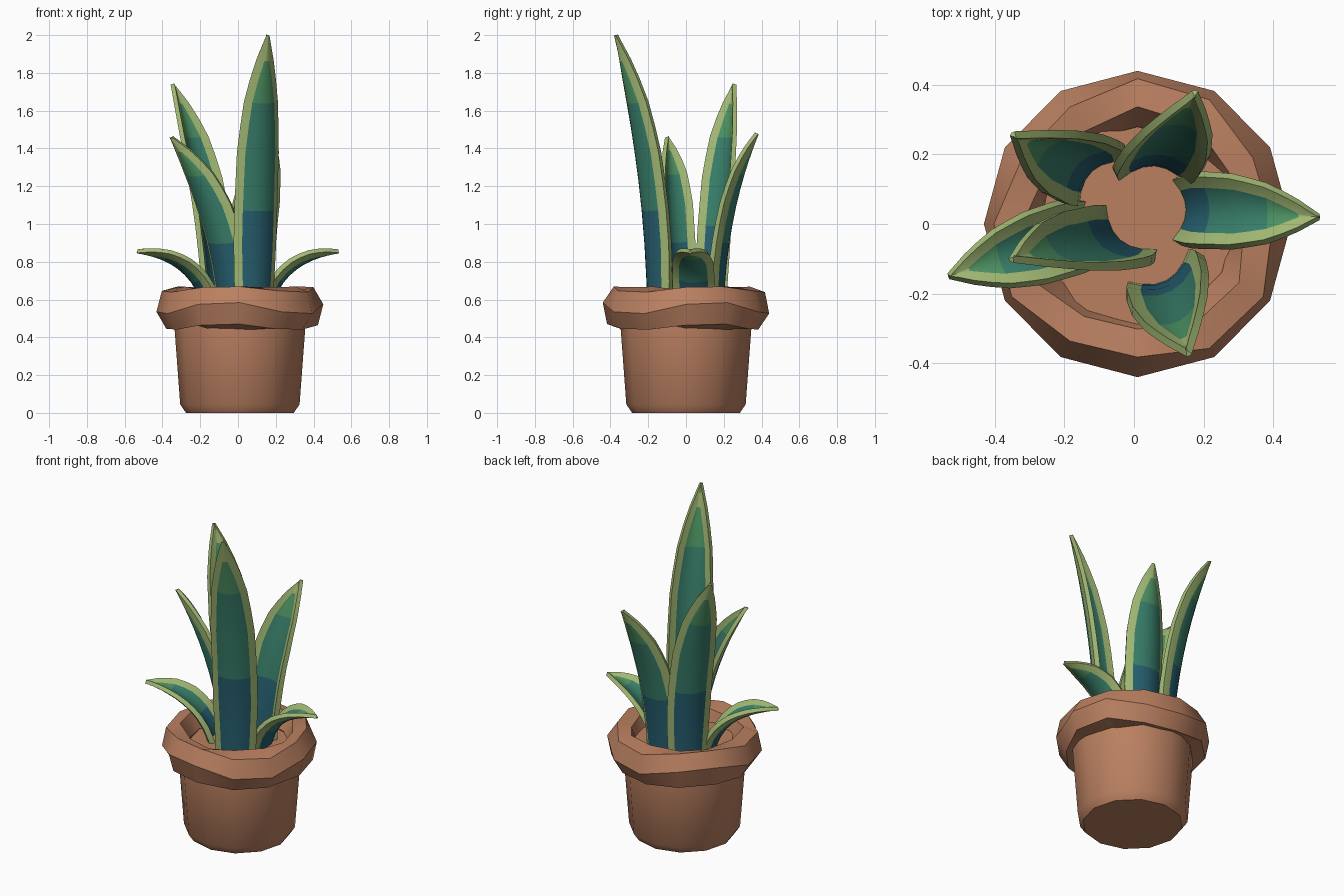
import bpy, bmesh, math
from mathutils import Vector

if "Cube" in bpy.data.objects:
    bpy.data.objects.remove(bpy.data.objects["Cube"])


def material(name, rgb):
    m = bpy.data.materials.new(name)
    m.diffuse_color = (*rgb, 1)
    m.use_nodes = True
    m.node_tree.nodes["Principled BSDF"].inputs["Base Color"].default_value = m.diffuse_color
    return m


TERRACOTTA = material("terracotta", (0.49, 0.215, 0.118))
LEAF_MATS = [
    material("pale_leaf_edge", (0.36, 0.48, 0.175)),
    material("blue_leaf_base", (0.02, 0.115, 0.16)),
    material("teal_leaf_middle", (0.04, 0.21, 0.145)),
    material("green_leaf_top", (0.075, 0.29, 0.125)),
]


def finish(name, bm, mats, angle):
    bmesh.ops.recalc_face_normals(bm, faces=bm.faces)
    me = bpy.data.meshes.new(name)
    bm.to_mesh(me)
    bm.free()
    for m in mats:
        me.materials.append(m)
    me.shade_smooth()
    me.set_sharp_from_angle(angle=math.radians(angle))
    ob = bpy.data.objects.new(name, me)
    bpy.context.collection.objects.link(ob)
    return ob


SIDES = 12
CX = 0.01


def ring(bm, r, z):
    return [bm.verts.new((CX + r * math.cos(math.tau * i / SIDES),
                          r * math.sin(math.tau * i / SIDES), z)) for i in range(SIDES)]


def bridge(bm, a, b):
    n = len(a)
    for i in range(n):
        j = (i + 1) % n
        bm.faces.new((a[i], a[j], b[j], b[i]))


# Pot body: tapered 12-sided cup, closed at soil height
bm = bmesh.new()
rings = [ring(bm, r, z) for r, z in
         [(0.285, 0), (0.316, 0.045), (0.347, 0.46), (0.34, 0.57)]]
for a, b in zip(rings, rings[1:]):
    bridge(bm, a, b)
bm.faces.new(rings[0])
bm.faces.new(rings[-1])
finish("pot_body", bm, [TERRACOTTA], 35)

# Pot rim: chunky hexagonal ring whose section rocks as it goes round
bm = bmesh.new()
sections = []
for i in range(SIDES):
    th = math.tau * i / SIDES
    rock = 0.3 * math.sin(3 * th + 0.6)
    sec = []
    for k in range(6):
        ph = math.tau * k / 6 + rock
        r = 0.36 + 0.083 * math.cos(ph)
        z = 0.555 + 0.118 * math.sin(ph)
        sec.append(bm.verts.new((CX + r * math.cos(th), r * math.sin(th), z)))
    sections.append(sec)
for i in range(SIDES):
    bridge(bm, sections[i], sections[(i + 1) % SIDES])
finish("pot_rim", bm, [TERRACOTTA], 42)

# Leaves: cupped thick blades swept along a quadratic curve
WIDTH = [(0, 0.85), (0.3, 1.0), (0.6, 0.97), (0.78, 0.76), (0.9, 0.42), (1, 0.03)]
ROWS = [0, 0.13, 0.26, 0.38, 0.48, 0.58, 0.67, 0.76, 0.84, 0.91, 0.96, 1]


def width_at(t):
    for (t0, w0), (t1, w1) in zip(WIDTH, WIDTH[1:]):
        if t <= t1:
            return w0 + (w1 - w0) * (t - t0) / (t1 - t0)


def leaf(name, angle, base, ctrl, tip, half_width, cup=0.058, thick=0.034, strip=0.034):
    p0, p1, p2 = Vector(base), Vector(ctrl), Vector(tip)
    a = math.radians(angle)
    side = Vector((-math.sin(a), math.cos(a), 0))
    bm = bmesh.new()
    inner, outer = [], []
    for t in ROWS:
        p = p0 * (1 - t) ** 2 + p1 * 2 * t * (1 - t) + p2 * t * t
        tan = ((p1 - p0) * (1 - t) + (p2 - p1) * t).normalized()
        out = side.cross(tan).normalized()
        w = half_width * width_at(t)
        us = max(0.06, 1 - strip / w)          # the pale strip keeps its width
        d = cup * w / half_width
        h = thick / 2 * (1 - 0.35 * t)
        row_i, row_o = [], []
        for u in (-1, -us, -us / 2, 0, us / 2, us, 1):
            q = p + side * u * w - out * d * u * u
            nrm = (out + side * u * 0.6).normalized()
            row_i.append(bm.verts.new(q - nrm * h))
            row_o.append(bm.verts.new(q + nrm * h))
        inner.append(row_i)
        outer.append(row_o)
    last = len(ROWS) - 1
    for r in range(last):
        t = (ROWS[r] + ROWS[r + 1]) / 2
        middle = 1 if t < 0.38 else 2 if t < 0.76 else 3
        for rows in (inner, outer):
            for c in range(6):
                f = bm.faces.new((rows[r][c], rows[r][c + 1], rows[r + 1][c + 1], rows[r + 1][c]))
                f.material_index = middle if 0 < c < 5 and t < 0.93 else 0
        for c in (0, 6):
            bm.faces.new((inner[r][c], outer[r][c], outer[r + 1][c], inner[r + 1][c]))
    for r in (0, last):
        bm.faces.new(inner[r] + outer[r][::-1])
    finish(name, bm, LEAF_MATS, 38)


leaf("leaf_front_tall", -62, (0.10, -0.175, 0.5), (0.115, -0.18, 1.25), (0.155, -0.37, 2.0), 0.122)
leaf("leaf_back_left", 133, (-0.13, 0.16, 0.5), (-0.14, 0.19, 1.15), (-0.345, 0.255, 1.74), 0.118)
leaf("leaf_back_right", 86, (0.06, 0.18, 0.5), (0.06, 0.195, 1.05), (0.175, 0.375, 1.48), 0.122)
leaf("leaf_middle_left", 229, (-0.045, -0.055, 0.5), (-0.07, -0.085, 1.05), (-0.35, -0.1, 1.46), 0.12)
leaf("leaf_small_right", 0, (0.15, 0.04, 0.5), (0.20, 0.045, 0.81), (0.533, 0.02, 0.855), 0.105, 0.045)
leaf("leaf_small_left", 197, (-0.15, -0.03, 0.5), (-0.205, -0.04, 0.81), (-0.533, -0.15, 0.855), 0.105, 0.045)
